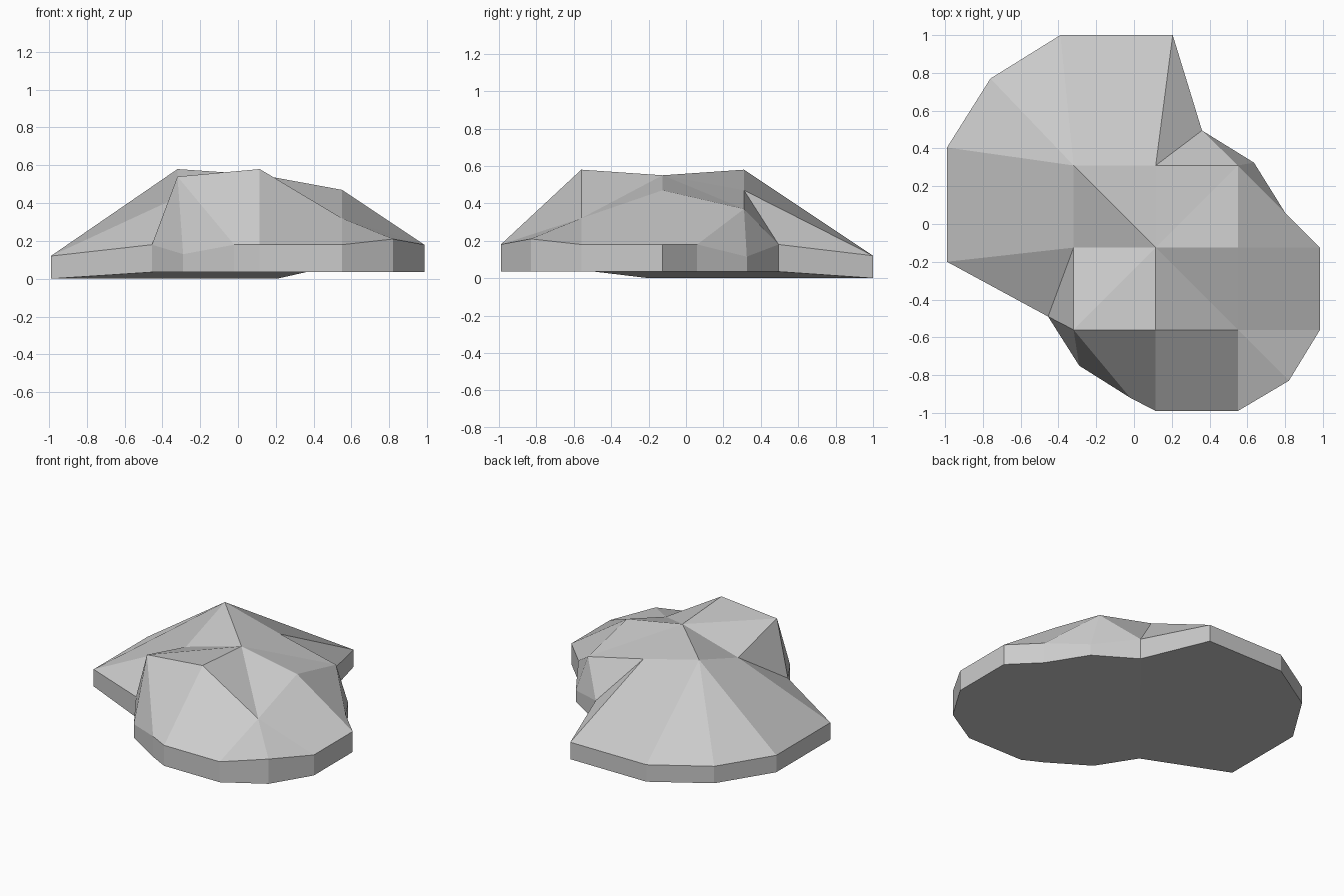
import bpy
import bmesh

# Remove the default cube only
cube = bpy.data.objects.get("Cube")
if cube:
    bpy.data.objects.remove(cube, do_unlink=True)

# Plain stone colour
stone = bpy.data.materials.new("grey stone")
stone.use_nodes = True
colour = (0.6, 0.6, 0.6, 1.0)
stone.diffuse_color = colour
for node in stone.node_tree.nodes:
    if node.type == "BSDF_PRINCIPLED":
        node.inputs["Base Color"].default_value = colour
        node.inputs["Roughness"].default_value = 1.0

# Crown: a regular grid of points, with heights listed from front row to back row
columns = (-0.32, 0.115, 0.55)
rows = (-0.56, -0.125, 0.31)
crown_heights = ((0.54, 0.58, 0.32),
                 (0.43, 0.55, 0.47),
                 (0.58, 0.47, 0.37))

# Rim outline, counter-clockwise from the back: x, y and top height
rim_outline = (
    (0.205, 1, 0.12), (-0.39, 1, 0.12), (-0.76, 0.77, 0.12), (-0.99, 0.405, 0.12),
    (-0.99, -0.2, 0.12), (-0.455, -0.49, 0.18), (-0.29, -0.75, 0.13), (-0.02, -0.92, 0.18),
    (0.115, -0.99, 0.18), (0.55, -0.99, 0.18), (0.82, -0.83, 0.21), (0.985, -0.56, 0.18),
    (0.985, -0.125, 0.18), (0.8, 0.06, 0.18), (0.635, 0.325, 0.115), (0.36, 0.495, 0.18))
back_lobe_end = 4
left_notch = 5
front_base = 0.035

bm = bmesh.new()
crown = {}
for r, y in enumerate(rows):
    for c, x in enumerate(columns):
        crown[c, r] = bm.verts.new((x, y, crown_heights[r][c]))

rim = []
base = []
for i, (x, y, z) in enumerate(rim_outline):
    rim.append(bm.verts.new((x, y, z)))
    base.append(bm.verts.new((x, y, 0 if i <= back_lobe_end else front_base)))
count = len(rim)

# Crown border, counter-clockwise, each with the first and last rim point it fans to
border = (((0, 2), 1, 3), ((0, 1), 4, 5), ((0, 0), 5, 7), ((1, 0), 8, 8),
          ((2, 0), 9, 11), ((2, 1), 12, 12), ((2, 2), 13, 15), ((1, 2), 15, 16))

# Crown facets radiating from the middle point
middle = crown[1, 1]
for i, entry in enumerate(border):
    following = border[(i + 1) % len(border)]
    bm.faces.new((middle, crown[entry[0]], crown[following[0]]))

# Sloping flanks between the crown and the rim
for i, (key, first, last) in enumerate(border):
    point = crown[key]
    for k in range(first, last):
        bm.faces.new((point, rim[k % count], rim[(k + 1) % count]))
    next_key, next_first, _ = border[(i + 1) % len(border)]
    neighbour = crown[next_key]
    start = rim[last % count]
    end = rim[next_first % count]
    if start is end:
        bm.faces.new((point, start, neighbour))
    elif point.co.z > neighbour.co.z:
        bm.faces.new((point, start, end, neighbour))
    else:
        bm.faces.new((neighbour, point, start, end))

# Low side wall around the rim
for i in range(count):
    j = (i + 1) % count
    bm.faces.new((rim[i], base[i], base[j], rim[j]))

# Underside in two lobes that meet along the line between the notches
back_lobe = [base[-1]] + base[:left_notch + 1]
front_lobe = base[left_notch:]
for lobe in (back_lobe, front_lobe):
    bm.faces.new(list(reversed(lobe)))

mesh = bpy.data.meshes.new("boulder")
bm.to_mesh(mesh)
bm.free()
mesh.materials.append(stone)
boulder = bpy.data.objects.new("boulder", mesh)
bpy.context.scene.collection.objects.link(boulder)
